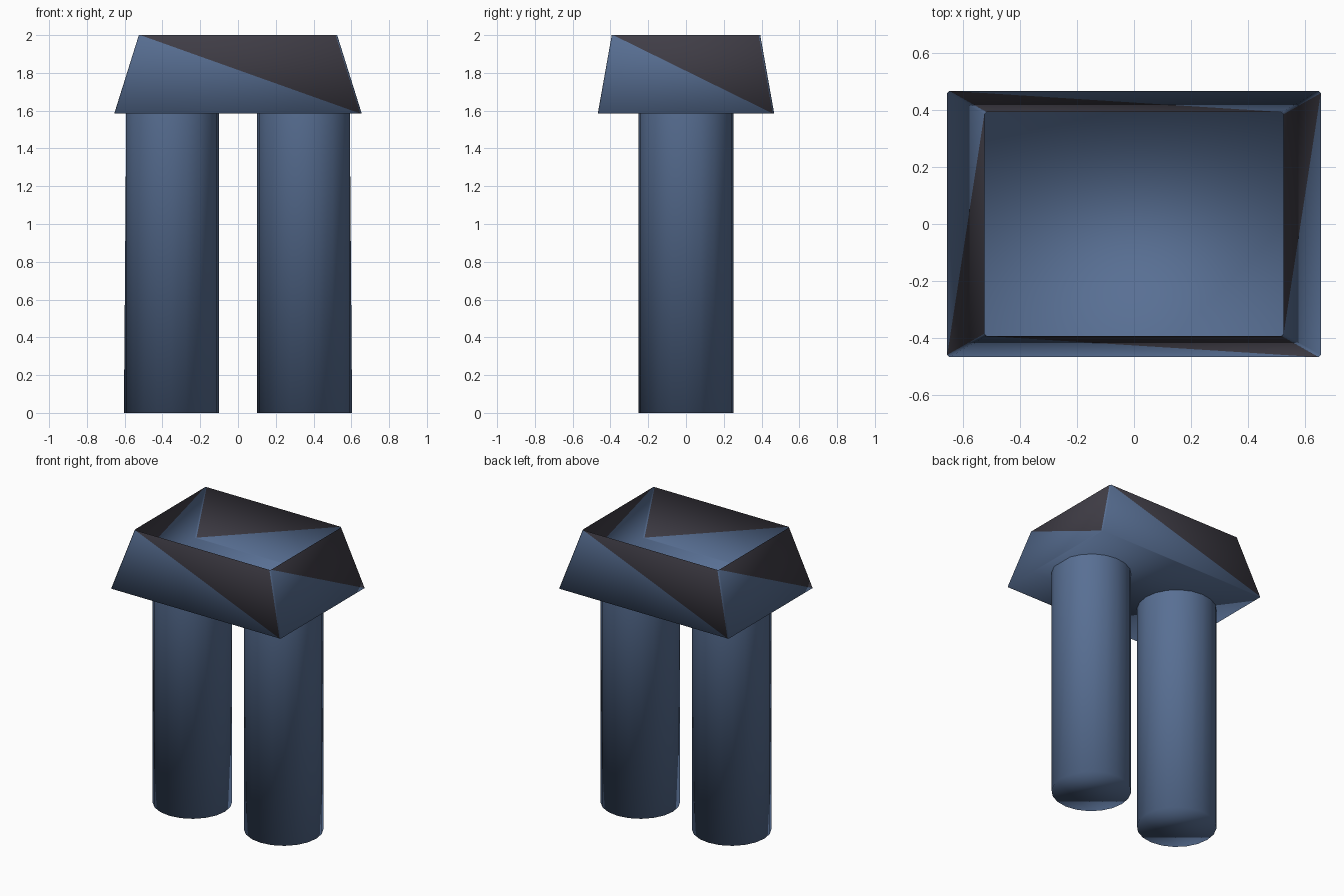
import bpy
import bmesh
import math

cube = bpy.data.objects.get("Cube")
if cube:
    bpy.data.objects.remove(cube, do_unlink=True)


def make_material(name, color):
    mat = bpy.data.materials.new(name)
    mat.use_nodes = True
    mat.diffuse_color = color
    mat.node_tree.nodes["Principled BSDF"].inputs["Base Color"].default_value = color
    return mat


denim = make_material("denim blue", (0.098, 0.160, 0.295, 1))
charcoal = make_material("charcoal", (0.051, 0.047, 0.062, 1))

WAIST_Z, TOP_Z = 1.585, 2.0


def finish(bm, name, materials):
    mesh = bpy.data.meshes.new(name)
    bm.to_mesh(mesh)
    bm.free()
    for mat in materials:
        mesh.materials.append(mat)
    mesh.shade_smooth()
    obj = bpy.data.objects.new(name, mesh)
    bpy.context.collection.objects.link(obj)
    return obj


def chamfered_ring(bm, hx, hy, z, cut=0.008):
    """Rectangle with tiny cut corners, counter-clockwise from front left."""
    points = [(-hx + cut, -hy), (hx - cut, -hy), (hx, -hy + cut), (hx, hy - cut),
              (hx - cut, hy), (-hx + cut, hy), (-hx, hy - cut), (-hx, -hy + cut)]
    return [bm.verts.new((x, y, z)) for x, y in points]


# Waist: open-topped tapered box, each wall split into a blue and a dark triangle
bm = bmesh.new()
low = chamfered_ring(bm, 0.655, 0.467, WAIST_Z)
high = chamfered_ring(bm, 0.525, 0.393, TOP_Z)
bm.faces.new(low[::-1])
for i in range(8):
    j = (i + 1) % 8
    bm.faces.new((low[i], low[j], high[i]))
    upper = bm.faces.new((low[j], high[j], high[i]))
    upper.material_index = 1 if i % 2 == 0 else 0
finish(bm, "waist", (denim, charcoal))


# Legs: round tubes closed at the bottom, meeting the waist floor
def make_leg(name, side, radius=0.252, sides=20):
    bm = bmesh.new()
    rings = []
    for z in (0, WAIST_Z):
        ring = []
        for k in range(sides):
            a = 2 * math.pi * k / sides
            x = radius * math.cos(a)
            # the outer seam is slightly flattened at the top
            if z > 0 and x * side > 0:
                x = side * min(abs(x), radius * math.cos(2 * math.pi / sides))
            ring.append(bm.verts.new((side * 0.352 + x, radius * math.sin(a), z)))
        rings.append(ring)
    bottom, top = rings
    bm.faces.new(bottom[::-1])
    for k in range(sides):
        n = (k + 1) % sides
        bm.faces.new((bottom[k], bottom[n], top[n], top[k]))
    finish(bm, name, (denim,))


make_leg("left_leg", 1)
make_leg("right_leg", -1)
